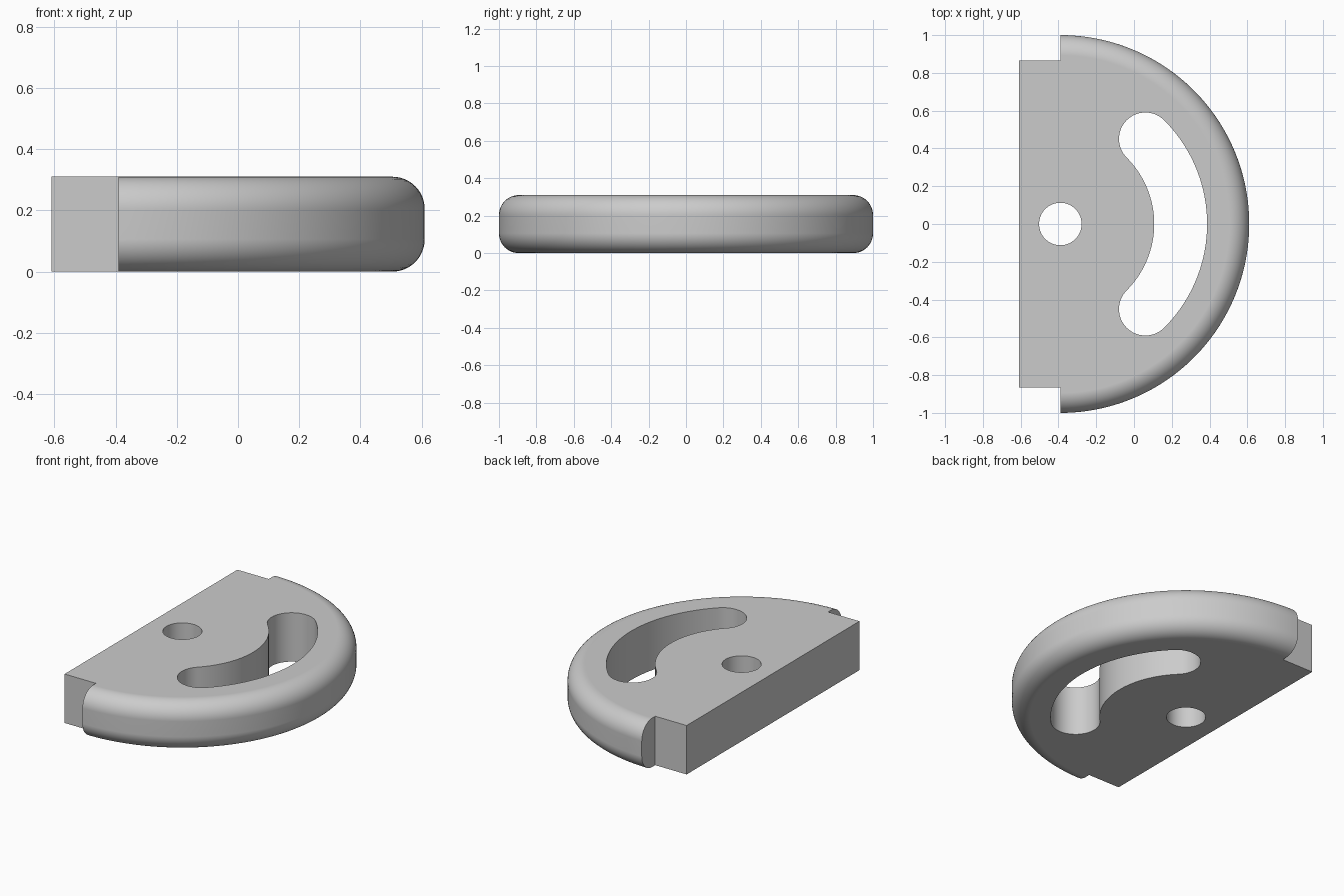
import bpy, bmesh
from math import sin, cos, pi
from mathutils import Vector

PIVOT_X = -0.39      # centre of the round plate, hole and slot
HEIGHT = 0.31
FILLET = 0.106
BACK_X, TAB_Y = -0.61, 0.865
SLOT_R, SLOT_W, SLOT_ANGLE = 0.637, 0.14, pi / 4
HOLE_R = 0.1125

cube = bpy.data.objects.get("Cube")
if cube:
    bpy.data.objects.remove(cube, do_unlink=True)

grey = bpy.data.materials.new("plain grey")
grey.use_nodes = True
grey.diffuse_color = (0.6, 0.6, 0.6, 1)
grey.node_tree.nodes["Principled BSDF"].inputs["Base Color"].default_value = (0.6, 0.6, 0.6, 1)


def add_object(name, bm):
    bmesh.ops.recalc_face_normals(bm, faces=bm.faces)
    mesh = bpy.data.meshes.new(name)
    bm.to_mesh(mesh)
    bm.free()
    mesh.materials.append(grey)
    obj = bpy.data.objects.new(name, mesh)
    bpy.context.collection.objects.link(obj)
    return obj


def arc(cx, cy, r, start, end, steps):
    angles = [start + (end - start) * i / steps for i in range(steps + 1)]
    return [(cx + r * cos(a), cy + r * sin(a)) for a in angles]


def prism(name, outline):
    """Upright cutter that passes right through the plate."""
    bm = bmesh.new()
    face = bm.faces.new([bm.verts.new((x, y, -0.2)) for x, y in outline])
    top = bmesh.ops.extrude_face_region(bm, geom=[face])["geom"]
    verts = [v for v in top if isinstance(v, bmesh.types.BMVert)]
    bmesh.ops.translate(bm, verts=verts, vec=(0, 0, HEIGHT + 0.4))
    return add_object(name, bm)


def box(name, x0, x1, y0, y1):
    return prism(name, [(x0, y0), (x1, y0), (x1, y1), (x0, y1)])


# Round plate: rounded rim profile spun about the pivot, then capped
flat = 1 - FILLET
profile = arc(flat, FILLET, FILLET, -pi / 2, 0, 12)
profile += arc(flat, HEIGHT - FILLET, FILLET, 0, pi / 2, 12)
bm = bmesh.new()
verts = [bm.verts.new((PIVOT_X + r, 0, z)) for r, z in profile]
edges = [bm.edges.new(pair) for pair in zip(verts, verts[1:])]
bmesh.ops.spin(bm, geom=verts + edges, cent=(PIVOT_X, 0, 0), axis=(0, 0, 1),
               angle=2 * pi, steps=192, use_merge=True)
bmesh.ops.remove_doubles(bm, verts=bm.verts, dist=1e-5)
bmesh.ops.holes_fill(bm, edges=[e for e in bm.edges if e.is_boundary], sides=0)
plate = add_object("half_round_plate", bm)

# Curved slot outline: outer arc, end cap, inner arc, end cap
a = SLOT_ANGLE
cap_x, cap_y = PIVOT_X + SLOT_R * cos(a), SLOT_R * sin(a)
slot = arc(PIVOT_X, 0, SLOT_R + SLOT_W, -a, a, 48)
slot += arc(cap_x, cap_y, SLOT_W, a, a + pi, 32)[1:]
slot += arc(PIVOT_X, 0, SLOT_R - SLOT_W, a, -a, 48)[1:]
slot += arc(cap_x, -cap_y, SLOT_W, pi - a, 2 * pi - a, 32)[1:-1]

# Cutters: straight back, stepped corners, pivot hole and slot
cutters = [
    box("back_cutter", -2, BACK_X, -2, 2),
    box("left_corner_cutter", -2, PIVOT_X, TAB_Y, 2),
    box("right_corner_cutter", -2, PIVOT_X, -2, -TAB_Y),
    prism("hole_cutter", arc(PIVOT_X, 0, HOLE_R, 0, 2 * pi, 64)[:-1]),
    prism("slot_cutter", slot),
]
bpy.ops.object.select_all(action="DESELECT")
bpy.context.view_layer.objects.active = plate
plate.select_set(True)
for cutter in cutters:
    cutter.hide_render = True
    mod = plate.modifiers.new(cutter.name, "BOOLEAN")
    mod.operation = "DIFFERENCE"
    mod.solver = "EXACT"
    mod.object = cutter
    bpy.ops.object.modifier_apply(modifier=mod.name)
    bpy.data.objects.remove(cutter, do_unlink=True)

# Smooth rim and walls, crisp edges, level top and bottom
bpy.ops.object.shade_smooth_by_angle(angle=pi / 6)
normals = plate.modifiers.new("level_faces", "WEIGHTED_NORMAL")
normals.keep_sharp = True
